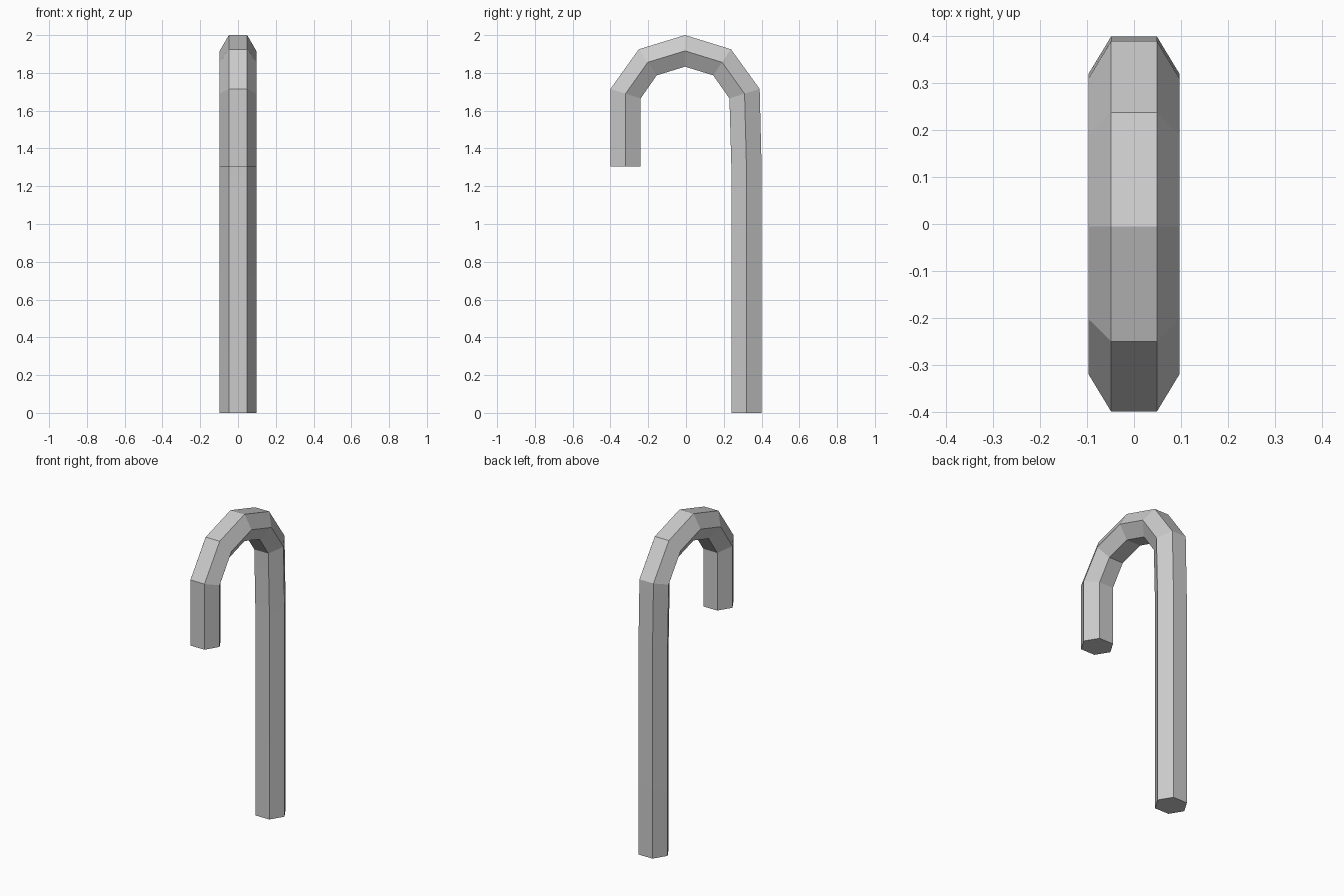
import bpy
import bmesh
import math
from mathutils import Vector

cube = bpy.data.objects.get("Cube")
if cube:
    bpy.data.objects.remove(cube, do_unlink=True)

# Plain grey finish
grey = bpy.data.materials.new("grey")
grey.use_nodes = True
colour = (0.6, 0.6, 0.6, 1)
grey.diffuse_color = colour
grey.node_tree.nodes["Principled BSDF"].inputs["Base Color"].default_value = colour

# Outer and inner bend points (y, z), from the hook tip over to the foot
OUTER = [(-0.4, 1.305), (-0.4, 1.715), (-0.25, 1.925), (-0.005, 2.0),
         (0.238, 1.925), (0.39, 1.715), (0.4, 1.305), (0.4, 0)]
INNER = [(-0.24, 1.305), (-0.24, 1.665), (-0.155, 1.787), (-0.005, 1.833),
         (0.144, 1.787), (0.23, 1.665), (0.24, 1.305), (0.24, 0)]
RADIUS = 0.097
SIDES = 6


def hex_ring(bm, outer, inner):
    """Mitred six-sided section spanning the outer and inner bend points."""
    outer, inner = Vector((0, *outer)), Vector((0, *inner))
    middle = (outer + inner) / 2
    reach = (outer - inner) / 2 / math.sin(math.pi / 3)
    ring = []
    for i in range(SIDES):
        a = math.tau * i / SIDES
        across = Vector((RADIUS * math.cos(a), 0, 0))
        ring.append(bm.verts.new(middle + across + reach * math.sin(a)))
    return ring


# Cane: sweep the section along the bend and cap both ends
bm = bmesh.new()
rings = [hex_ring(bm, o, i) for o, i in zip(OUTER, INNER)]
for a, b in zip(rings, rings[1:]):
    for i in range(SIDES):
        j = (i + 1) % SIDES
        bm.faces.new((a[i], a[j], b[j], b[i]))
bm.faces.new(rings[0])
bm.faces.new(rings[-1])
bmesh.ops.recalc_face_normals(bm, faces=bm.faces)

mesh = bpy.data.meshes.new("hooked_cane")
bm.to_mesh(mesh)
bm.free()
mesh.materials.append(grey)
cane = bpy.data.objects.new("hooked_cane", mesh)
bpy.context.collection.objects.link(cane)

# Keep the facets flat, blending only the slight kink in the shaft
bpy.ops.object.select_all(action="DESELECT")
cane.select_set(True)
bpy.context.view_layer.objects.active = cane
bpy.ops.object.shade_smooth_by_angle(angle=math.radians(10))
